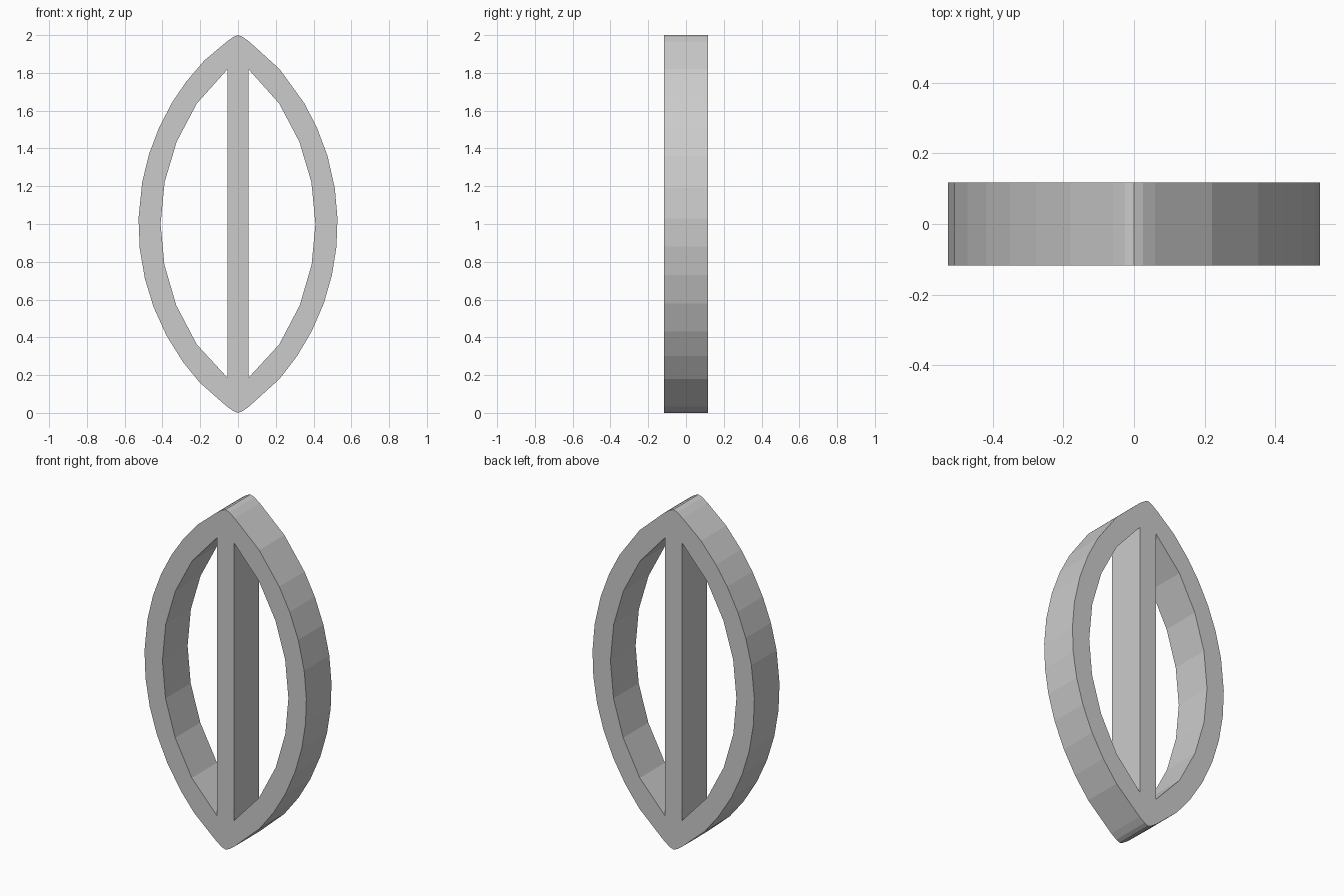
import bpy
import math

cube = bpy.data.objects.get("Cube")
if cube:
    bpy.data.objects.remove(cube, do_unlink=True)

HALF_DEPTH = 0.117

# Plain grey finish
grey = bpy.data.materials.new("plain_grey")
grey.use_nodes = True
colour = (0.6, 0.6, 0.6, 1)
grey.diffuse_color = colour
grey.node_tree.nodes["Principled BSDF"].inputs["Base Color"].default_value = colour


def arc(heights, bulge, radius, side):
    """Points on a shallow arc, widest at z = 1, on one side of the centre line."""
    return [(side * (bulge - radius + math.sqrt(radius ** 2 - (z - 1) ** 2)), z)
            for z in heights]


def add_outline(curve, points):
    spline = curve.splines.new("POLY")
    spline.points.add(len(points) - 1)
    for p, (x, z) in zip(spline.points, points):
        p.co = (x, z, 0, 1)
    spline.use_cyclic_u = True


curve = bpy.data.curves.new("frame_outline", "CURVE")
curve.dimensions = "2D"
curve.fill_mode = "BOTH"
curve.extrude = HALF_DEPTH

# Outer pointed oval with small rounded tips
right_heights = [1.82, 1.64, 1.51, 1.36, 1.19, 1.03, 0.88, 0.73, 0.58, 0.43, 0.3, 0.18]
left_heights = [0.16, 0.27, 0.41, 0.56, 0.71, 0.87, 1.03, 1.22, 1.37, 1.51, 1.64, 1.75, 1.865]
top_tip = [(-0.06, 1.965), (-0.025, 1.99), (0, 2), (0.025, 1.99), (0.06, 1.965)]
bottom_tip = [(x, 2 - z) for x, z in reversed(top_tip)]
add_outline(curve, top_tip + arc(right_heights, 0.527, 1.249, 1)
            + bottom_tip + arc(left_heights, 0.527, 1.249, -1))

# Two openings that leave the upright centre bar between them
hole_heights = [1.638, 1.435, 1.222, 1.0, 0.785, 0.57, 0.363]
for side in (-1, 1):
    ends = [(side * 0.055, 0.185), (side * 0.055, 1.82)]
    add_outline(curve, arc(hole_heights, 0.41, 1.156, side) + ends)

# Turn the filled outline into an upright flat-shaded mesh
outline = bpy.data.objects.new("frame_outline", curve)
bpy.context.collection.objects.link(outline)
bpy.context.view_layer.update()
mesh = bpy.data.meshes.new_from_object(
    outline.evaluated_get(bpy.context.evaluated_depsgraph_get()))
bpy.data.objects.remove(outline, do_unlink=True)

frame = bpy.data.objects.new("oval_frame_with_centre_bar", mesh)
bpy.context.collection.objects.link(frame)
frame.rotation_euler.x = math.pi / 2
mesh.materials.clear()
mesh.materials.append(grey)
mesh.shade_flat()
